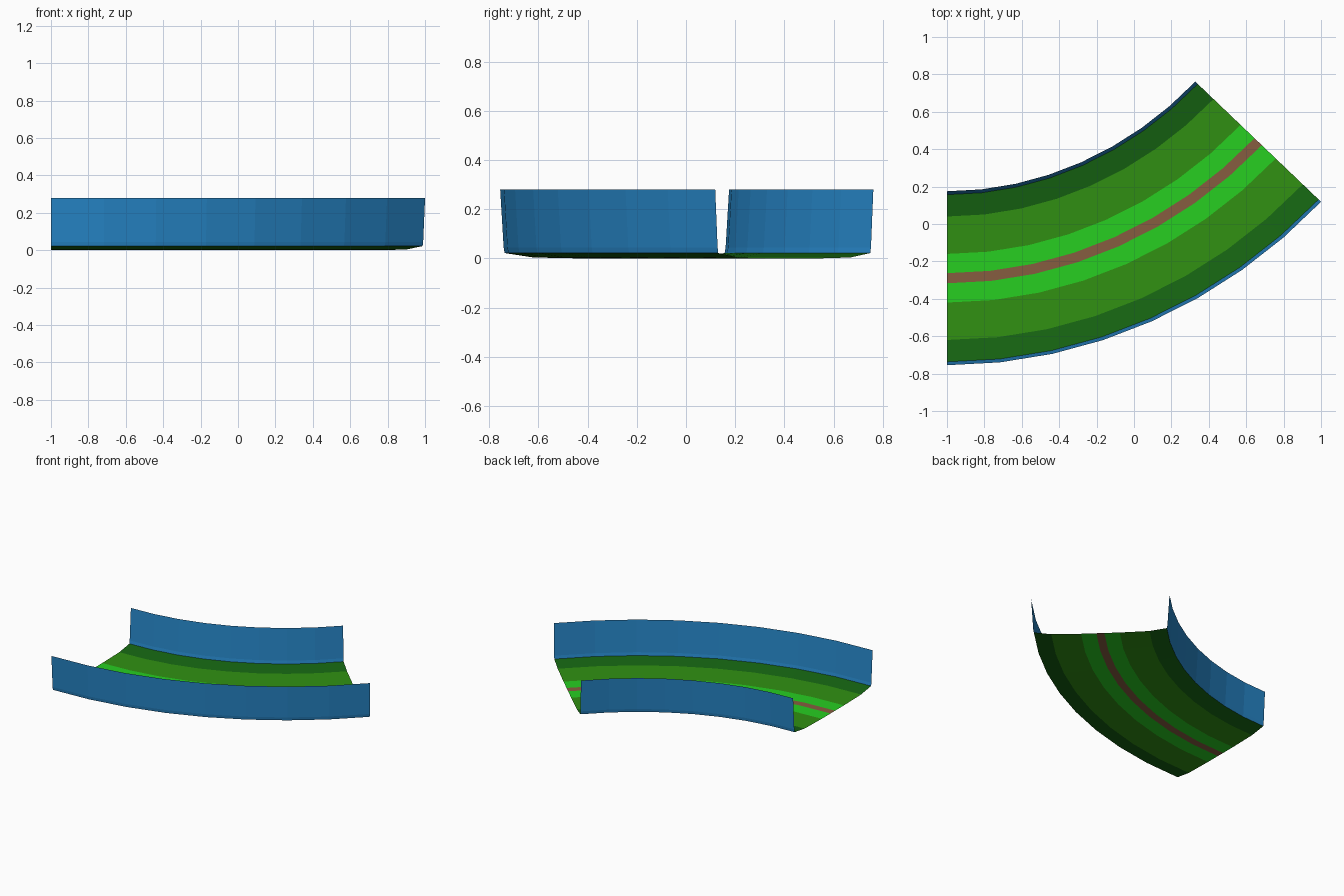
import bpy, math
from mathutils import Vector

if "Cube" in bpy.data.objects:
    bpy.data.objects.remove(bpy.data.objects["Cube"])

SEGMENTS = 8
END_ANGLE = math.radians(46.3)

# Centre line of the curved track: a cubic curve turning left
start = Vector((-1.0, -0.29))
end = Vector((0.664, 0.44))
end_dir = Vector((math.cos(END_ANGLE), math.sin(END_ANGLE)))
ctrl = [start, start + Vector((0.63, 0)), end - end_dir * 0.63, end]


def path_frame(u):
    """Point on the centre line and its left-hand normal."""
    a, b, c, d = ctrl
    v = 1 - u
    p = a * v**3 + b * 3 * v * v * u + c * 3 * v * u * u + d * u**3
    t = ((b - a) * v * v + (c - b) * 2 * v * u + (d - c) * u * u).normalized()
    return p, Vector((-t.y, t.x))


def material(name, rgb):
    m = bpy.data.materials.new(name)
    m.diffuse_color = (*rgb, 1)
    m.use_nodes = True
    m.node_tree.nodes["Principled BSDF"].inputs["Base Color"].default_value = m.diffuse_color
    return m


def sweep(name, profile, mat):
    """Sweep an open (offset, height) profile along the centre line."""
    n = len(profile)
    verts, faces = [], []
    for i in range(SEGMENTS + 1):
        p, nrm = path_frame(i / SEGMENTS)
        for off, z in profile:
            q = p + nrm * off
            verts.append((q.x, q.y, z))
    for i in range(SEGMENTS):
        for j in range(n - 1):
            k = i * n + j
            faces.append((k, k + n, k + n + 1, k + 1))
    me = bpy.data.meshes.new(name)
    me.from_pydata(verts, [], faces)
    me.materials.append(mat)
    ob = bpy.data.objects.new(name, me)
    bpy.context.collection.objects.link(ob)
    return ob


brown = material("brown", (0.24, 0.11, 0.05))
bright = material("bright_green", (0.02, 0.62, 0.015))
mid = material("mid_green", (0.03, 0.28, 0.006))
dark = material("dark_green", (0.008, 0.13, 0.006))
blue = material("blue", (0.02, 0.24, 0.58))

# Centre stripe
sweep("centre_stripe", [(0.027, 0), (-0.027, 0)], brown)

# Floor bands and side walls, outward from the stripe on both sides
bands = [
    ("inner_band", [(0.027, 0), (0.13, 0)], bright),
    ("middle_band", [(0.13, 0), (0.33, 0.004)], mid),
    ("edge_band", [(0.33, 0.004), (0.447, 0.022)], dark),
    ("side_wall", [(0.447, 0.022), (0.451, 0.045), (0.465, 0.28)], blue),
]
for side, sign in (("left", 1), ("right", -1)):
    for name, prof, mat in bands:
        pts = [(o * sign, z) for o, z in prof]
        # keep floor normals up and wall normals facing inward
        sweep(f"{side}_{name}", pts[::-1] if sign > 0 else pts, mat)
